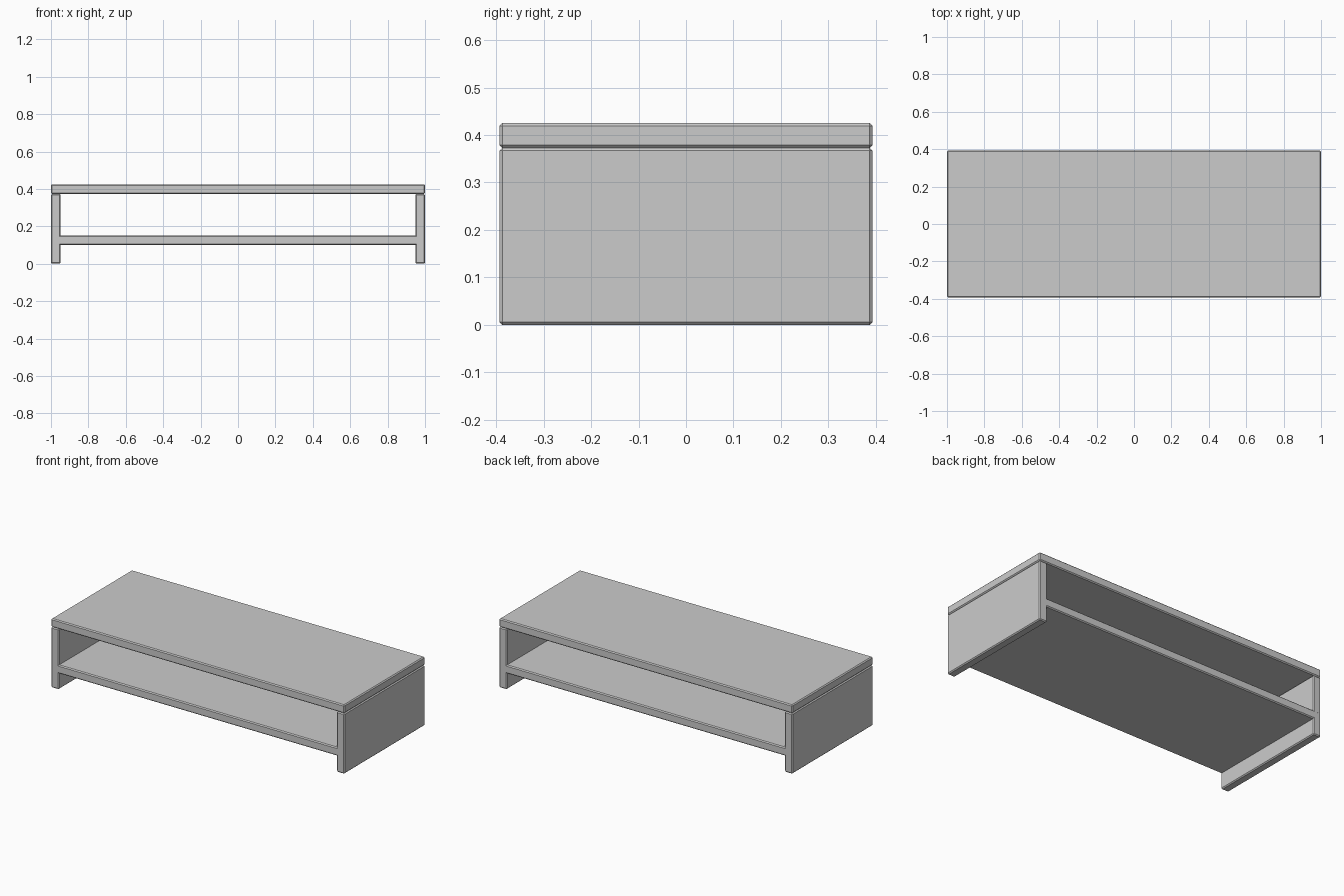
import bpy

if "Cube" in bpy.data.objects:
    bpy.data.objects.remove(bpy.data.objects["Cube"])


def board(name, x0, x1, z0, z1, half_depth=0.393, chamfer=0.006):
    """Rectangular board with a single flat chamfer on every edge."""
    bpy.ops.mesh.primitive_cube_add(size=1, location=((x0 + x1) / 2, 0, (z0 + z1) / 2))
    ob = bpy.context.object
    ob.name = name
    ob.scale = (x1 - x0, 2 * half_depth, z1 - z0)
    bpy.ops.object.transform_apply(location=False, rotation=False, scale=True)
    bev = ob.modifiers.new("chamfer", 'BEVEL')
    bev.width = chamfer
    bev.segments = 1
    bev.limit_method = 'NONE'
    return ob


# Top board
board("table_top", -1.0, 1.0, 0.373, 0.425)

# Upright side panels
board("left_side_panel", -1.0, -0.948, 0.0, 0.373)
board("right_side_panel", 0.948, 1.0, 0.0, 0.373)

# Shelf running through to the outer faces of the side panels
board("lower_shelf", -1.0, 1.0, 0.099, 0.151)
